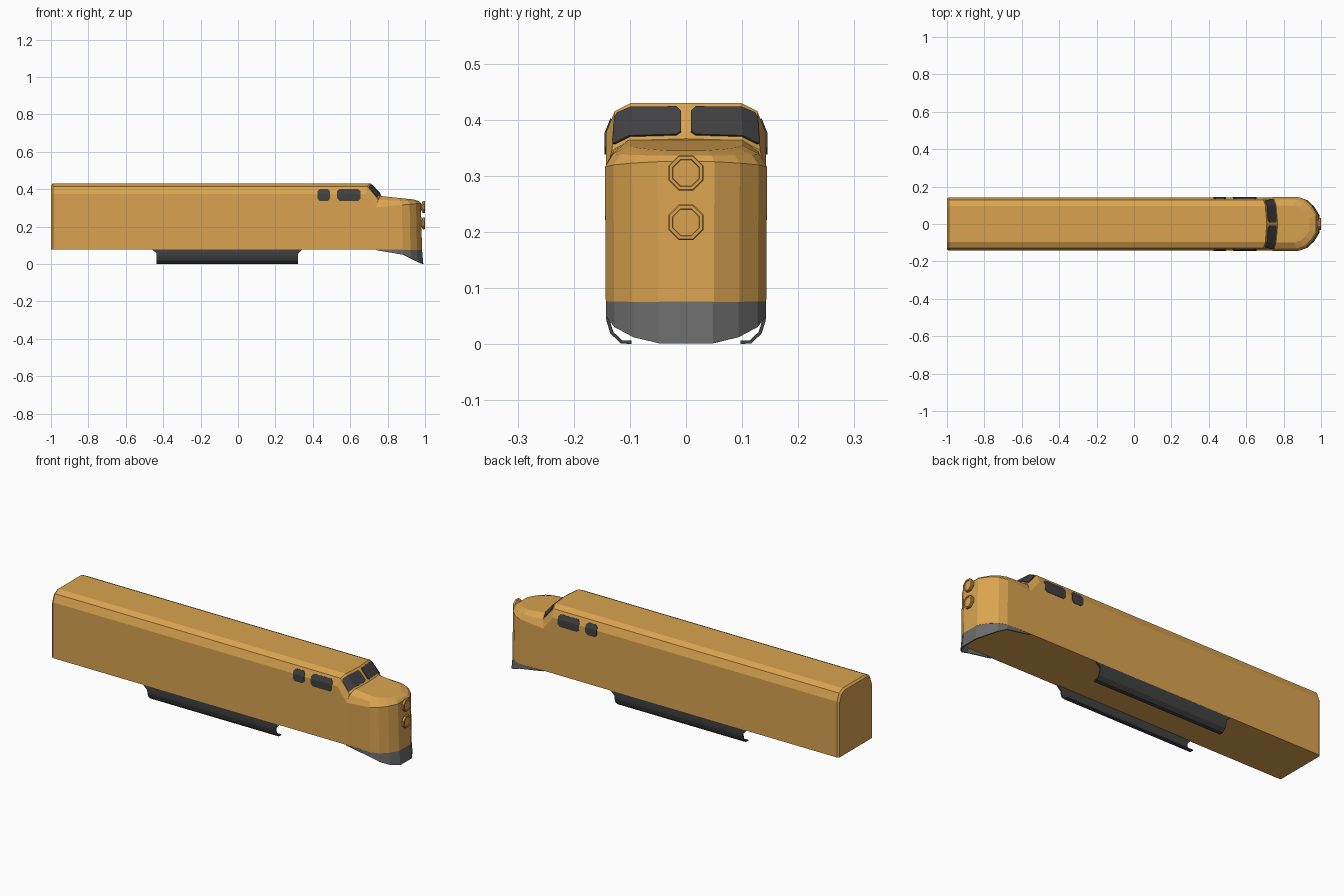
import bpy, bmesh, math

if "Cube" in bpy.data.objects:
    bpy.data.objects.remove(bpy.data.objects["Cube"])


def material(name, rgb):
    m = bpy.data.materials.new(name)
    m.diffuse_color = (*rgb, 1)
    m.use_nodes = True
    m.node_tree.nodes["Principled BSDF"].inputs["Base Color"].default_value = m.diffuse_color
    return m


TAN = material("ochre_paint", (0.70, 0.37, 0.08))
GREY = material("mid_grey", (0.15, 0.15, 0.15))
DARK = material("dark_grey", (0.052, 0.052, 0.055))


def loft(name, rings, mat, closed=True, caps=True, thick=0, mirror=False):
    """Skin consecutive rings of points with quads."""
    bm = bmesh.new()
    vs = [[bm.verts.new(p) for p in r] for r in rings]
    n = len(rings[0])
    for a, b in zip(vs, vs[1:]):
        for i in range(n if closed else n - 1):
            j = (i + 1) % n
            bm.faces.new((a[i], a[j], b[j], b[i]))
    if closed and caps:
        bm.faces.new(vs[0])
        bm.faces.new(vs[-1])
    bmesh.ops.recalc_face_normals(bm, faces=bm.faces)
    me = bpy.data.meshes.new(name)
    bm.to_mesh(me)
    bm.free()
    me.materials.append(mat)
    ob = bpy.data.objects.new(name, me)
    bpy.context.collection.objects.link(ob)
    if thick:
        s = ob.modifiers.new("thickness", 'SOLIDIFY')
        s.thickness, s.offset = thick, 0
    if mirror:
        m = ob.modifiers.new("mirror", 'MIRROR')
        m.use_axis = (False, True, False)
    return ob


def both_sides(half):
    return half + [(x, -y, z) for x, y, z in reversed(half) if y > 0]


# Main body: rear bevel, long hood, sloped windscreen
W, FLOOR = 0.143, 0.078
section = [(W, FLOOR), (W, 0.375), (0.127, 0.415), (0.097, 0.43), (0, 0.43)]
rear = [(-1, y * 0.95, min(z, FLOOR + (z - FLOOR) * 0.975)) for y, z in section]
hood = [(-0.99, y, z) for y, z in section]
roof_x = [0.70, 0.685, 0.692, 0.702, 0.71]
brow = [(x, y, z) for x, (y, z) in zip(roof_x, section)]
sill = [(0.74, W, FLOOR), (0.74, W, 0.305), (0.75, 0.132, 0.345),
        (0.76, 0.10, 0.363), (0.768, 0, 0.366)]
loft("body", [both_sides(r) for r in (rear, hood, brow, sill)], TAN)

# Nose: faceted plan outline stacked upward with a rounded shoulder
plan = [(0.74, W), (0.88, W), (0.922, 0.128), (0.957, 0.095), (0.984, 0.05)]


def nose_ring(ky, back, z_rear, z_front):
    ring = []
    for x, y in plan:
        t = (x - 0.74) / 0.244
        ring.append((x - back * t, y * ky, z_rear + (z_front - z_rear) * t))
    return both_sides(ring)


loft("nose", [nose_ring(1, 0, FLOOR, 0.075),
              nose_ring(1.01, 0.006, 0.303, 0.325),
              nose_ring(0.91, 0.016, 0.343, 0.336),
              nose_ring(0.70, 0.045, 0.366, 0.345)], TAN)

# Grey pilot skirt under the nose, open below and swept down to the front
drop = [0.074, 0.05, 0.03, 0.012, 0.001]
top = [(x - 0.003, y - 0.003, 0.0765) for x, y in plan]
low = [(x + 0.004 * (0.075 - z) / 0.075, y - 0.003, z) for (x, y), z in zip(plan, drop)]
loft("front_skirt", [both_sides(top), both_sides(low)], GREY, closed=False, thick=0.006)

# Curved underbody side skirts
tank = [(0.140, 0.08, 0.025), (0.140, 0.056, 0), (0.139, 0.042, 0),
        (0.132, 0.02, 0), (0.115, 0.004, 0), (0.097, 0.003, 0)]
loft("under_skirts", [[(-0.435 - e, y, z) for y, z, e in tank],
                      [(0.322 + e, y, z) for y, z, e in tank]],
     DARK, closed=False, thick=0.006, mirror=True)


# Windscreen panes laid on the slope between brow and sill
def on_slope(s, t):
    i = min(int(s), 1)
    f = s - i
    a, b = ([p + (q - p) * f for p, q in zip(r[4 - i], r[3 - i])] for r in (brow, sill))
    return tuple(p + (q - p) * t for p, q in zip(a, b))


columns = [(0.09, 0.25, 0.82), (0.17, 0.13, 0.90), (1.0, 0.13, 0.90),
           (1.8, 0.10, 0.88), (1.95, 0.2, 0.85)]
loft("windscreen_panes", [[on_slope(s, t0), on_slope(s, t1)] for s, t0, t1 in columns],
     DARK, closed=False, thick=0.007, mirror=True)


# Cab side windows with clipped corners, bent over the roof shoulder
def on_side(x, z):
    return (x, W - max(0, z - 0.375) * 0.4, z)


for name, x0, x1 in (("small_side_windows", 0.425, 0.492), ("large_side_windows", 0.53, 0.655)):
    c = 0.012
    cols = [(x0, c), (x0 + c, 0), (x1 - c, 0), (x1, c)]
    loft(name, [[on_side(x, 0.338 + d), on_side(x, 0.375), on_side(x, 0.401 - d)]
                for x, d in cols], DARK, closed=False, thick=0.005, mirror=True)

# Flared octagonal headlights
for name, z in (("upper_headlight", 0.305), ("lower_headlight", 0.217)):
    rings = []
    for x, r in ((0.95, 0.02), (0.982, 0.02), (0.988, 0.034), (0.998, 0.034),
                 (1.0, 0.032), (1.0, 0.026), (0.996, 0.025)):
        rings.append([(x, r * math.cos(a), z + r * math.sin(a))
                      for a in (math.pi / 8 + k * math.pi / 4 for k in range(8))])
    loft(name, rings, TAN)
